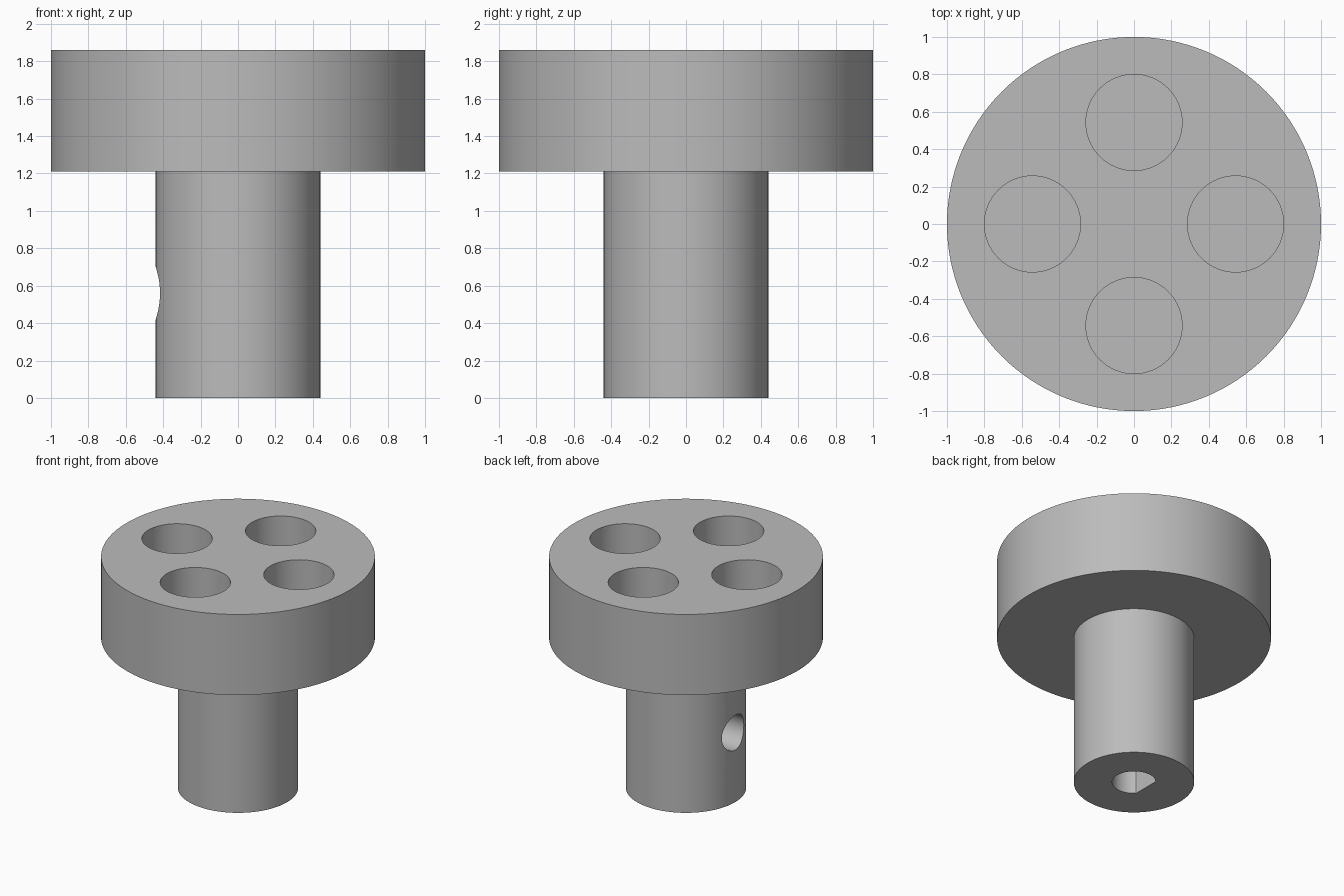
import bpy
import math
from mathutils import Matrix, Vector

cube = bpy.data.objects.get("Cube")
if cube:
    bpy.data.objects.remove(cube, do_unlink=True)

HEAD_R, STEM_R = 1.0, 0.44
SHOULDER, TOP = 1.21, 1.86
POCKET_R, POCKET_OFFSET, POCKET_DEPTH = 0.257, 0.543, 0.5
BORE_R, BORE_FLAT, BORE_TOP = 0.16, 0.115, 1.21
SCREW_R, SCREW_Z = 0.14, 0.56

grey = bpy.data.materials.new("plain grey")
grey.use_nodes = True
colour = (0.5, 0.5, 0.5, 1)
grey.diffuse_color = colour
grey.node_tree.nodes["Principled BSDF"].inputs["Base Color"].default_value = colour


def cylinder(name, radius, z0, z1, x=0, y=0, sides=64):
    bpy.ops.mesh.primitive_cylinder_add(
        vertices=sides, radius=radius, depth=z1 - z0, location=(x, y, (z0 + z1) / 2))
    obj = bpy.context.object
    obj.name = name
    obj.data.transform(obj.matrix_world)
    obj.matrix_world = Matrix()
    obj.data.materials.append(grey)
    return obj


def combine(target, other, operation):
    mod = target.modifiers.new(other.name, "BOOLEAN")
    mod.operation = operation
    mod.solver = "EXACT"
    mod.object = other
    bpy.context.view_layer.objects.active = target
    bpy.ops.object.modifier_apply(modifier=mod.name)
    bpy.data.objects.remove(other, do_unlink=True)


# Wide round head on a narrower stem
body = cylinder("flanged_hub", HEAD_R, SHOULDER, TOP, sides=128)
combine(body, cylinder("stem", STEM_R, 0, SHOULDER + 0.05, sides=96), "UNION")

# Four blind pockets in the top of the head
for i in range(4):
    a = i * math.pi / 2
    pocket = cylinder("pocket_cutter", POCKET_R, TOP - POCKET_DEPTH, TOP + 0.1,
                      POCKET_OFFSET * math.cos(a), POCKET_OFFSET * math.sin(a))
    combine(body, pocket, "DIFFERENCE")

# D-shaped shaft bore, flat on the -x side
bore = cylinder("bore_cutter", BORE_R, -0.1, BORE_TOP)
for v in bore.data.vertices:
    v.co.x = max(v.co.x, -BORE_FLAT)
combine(body, bore, "DIFFERENCE")

# Radial set-screw hole reaching the bore from -x
screw = cylinder("screw_cutter", SCREW_R, 0, 0.6)
screw.data.transform(Matrix.Translation(Vector((0, 0, SCREW_Z)))
                     @ Matrix.Rotation(-math.pi / 2, 4, "Y"))
combine(body, screw, "DIFFERENCE")

# Smooth round walls, crisp rims
bpy.ops.object.select_all(action="DESELECT")
body.select_set(True)
bpy.context.view_layer.objects.active = body
bpy.ops.object.shade_smooth_by_angle(angle=math.radians(30))
